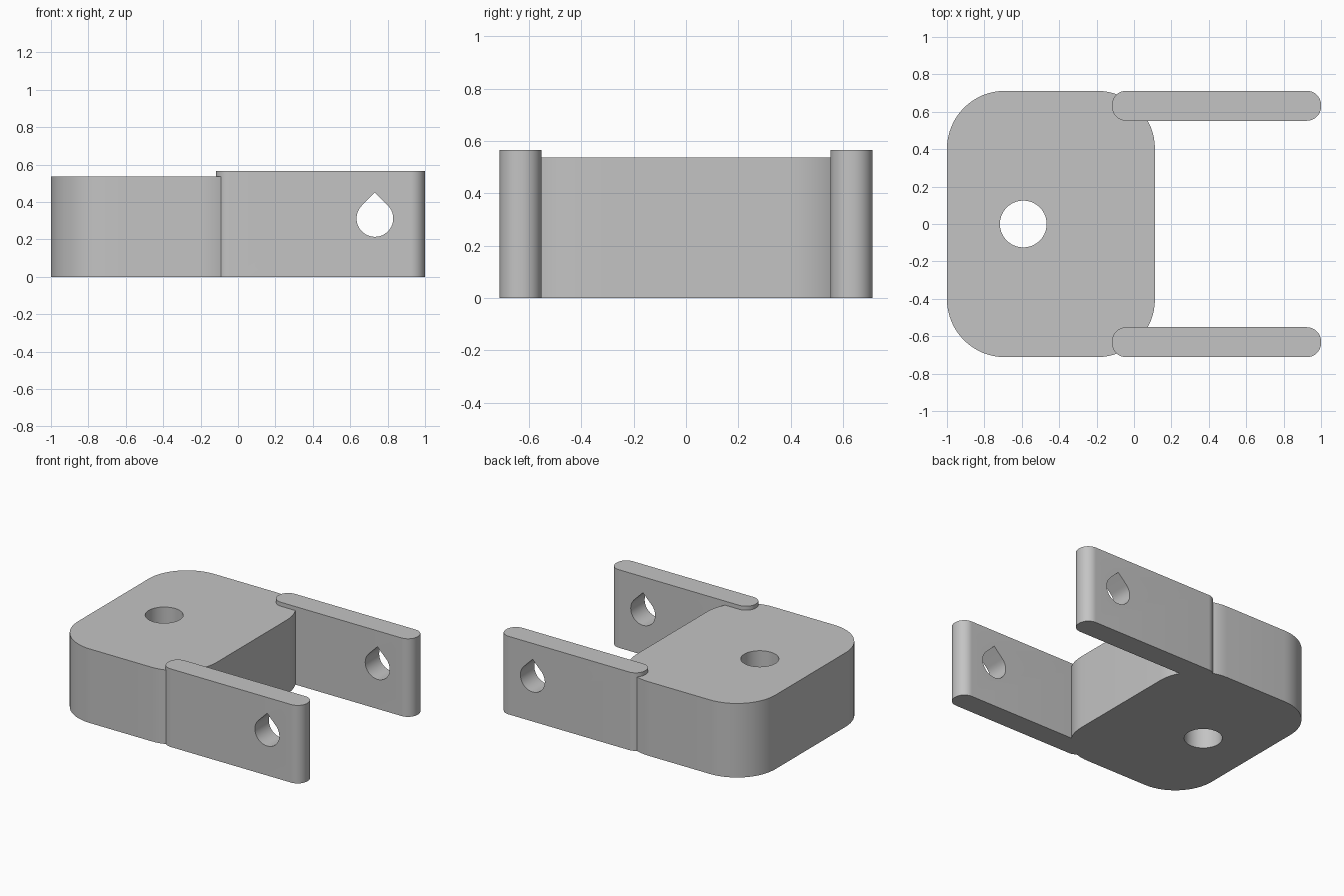
import bpy
import bmesh
from math import cos, sin, radians, sqrt
from mathutils import Matrix, Vector

cube = bpy.data.objects.get("Cube")
if cube:
    bpy.data.objects.remove(cube, do_unlink=True)

grey = bpy.data.materials.new("plain grey")
grey.use_nodes = True
grey.diffuse_color = (0.55, 0.55, 0.55, 1)
grey.node_tree.nodes["Principled BSDF"].inputs["Base Color"].default_value = grey.diffuse_color


def arc(cx, cy, radius, start, end, steps):
    angles = [radians(start + (end - start) * i / steps) for i in range(steps + 1)]
    return [(cx + radius * cos(a), cy + radius * sin(a)) for a in angles]


def rounded_rectangle(x0, x1, y0, y1, radius):
    corners = [(x1 - radius, y1 - radius), (x0 + radius, y1 - radius),
               (x0 + radius, y0 + radius), (x1 - radius, y0 + radius)]
    return [p for i, (x, y) in enumerate(corners)
            for p in arc(x, y, radius, 90 * i, 90 * i + 90, 16)]


def prism(name, outline, height, matrix=Matrix()):
    """Extrude a flat outline upward, then place it with a matrix."""
    bm = bmesh.new()
    face = bm.faces.new([bm.verts.new((x, y, 0)) for x, y in outline])
    top = bmesh.ops.extrude_face_region(bm, geom=[face])["geom"]
    verts = [v for v in top if isinstance(v, bmesh.types.BMVert)]
    bmesh.ops.translate(bm, verts=verts, vec=Vector((0, 0, height)))
    bm.transform(matrix)
    bmesh.ops.recalc_face_normals(bm, faces=bm.faces)
    mesh = bpy.data.meshes.new(name)
    bm.to_mesh(mesh)
    bm.free()
    mesh.materials.append(grey)
    obj = bpy.data.objects.new(name, mesh)
    bpy.context.collection.objects.link(obj)
    return obj


def drill(obj, cutter):
    """Cut a hole, discard the cutter and shade the curved walls smooth."""
    cutter.hide_render = True
    mod = obj.modifiers.new("hole", "BOOLEAN")
    mod.operation = "DIFFERENCE"
    mod.solver = "EXACT"
    mod.object = cutter
    bpy.ops.object.select_all(action="DESELECT")
    bpy.context.view_layer.objects.active = obj
    obj.select_set(True)
    bpy.ops.object.modifier_apply(modifier=mod.name)
    bpy.data.objects.remove(cutter, do_unlink=True)
    bpy.ops.object.shade_smooth_by_angle(angle=radians(30))


# Base block with an upright round hole
base = prism("base_block", rounded_rectangle(-1, 0.112, -0.712, 0.712, 0.31), 0.537)
drill(base, prism("base_hole_cutter", arc(-0.592, 0, 0.125, 0, 354, 59), 2,
                  Matrix.Translation((0, 0, -1))))

# Two side arms, each pierced by a teardrop hole
hole_radius = 0.098
teardrop = arc(0, 0, hole_radius, 135, 405, 45) + [(0, hole_radius * sqrt(2))]
for name, side in (("right_arm", -1), ("left_arm", 1)):
    y = 0.632 * side
    arm = prism(name, rounded_rectangle(-0.118, 1, y - 0.08, y + 0.08, 0.076), 0.566)
    place = Matrix.Translation((0.732, y + 0.5, 0.312)) @ Matrix.Rotation(radians(90), 4, "X")
    drill(arm, prism(name + "_hole_cutter", teardrop, 1, place))
